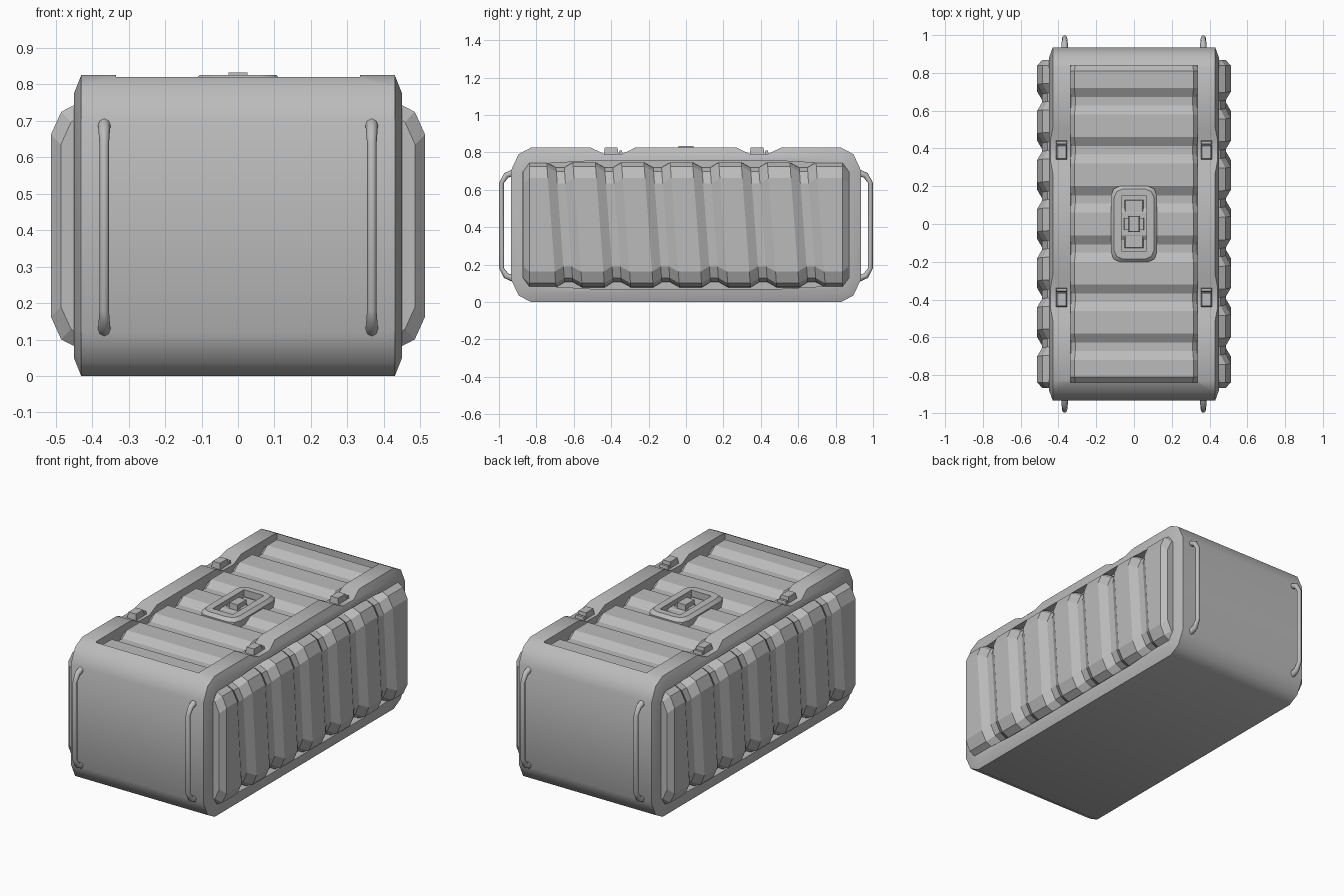
import bpy, bmesh, math
from mathutils import Vector

cube = bpy.data.objects.get("Cube")
if cube:
    bpy.data.objects.remove(cube, do_unlink=True)

grey = bpy.data.materials.new("case_grey")
grey.use_nodes = True
colour = (0.5, 0.5, 0.5, 1)
grey.diffuse_color = colour
grey.node_tree.nodes["Principled BSDF"].inputs["Base Color"].default_value = colour


def finish(name, bm, angle=30):
    bmesh.ops.recalc_face_normals(bm, faces=bm.faces)
    mesh = bpy.data.meshes.new(name)
    bm.to_mesh(mesh)
    bm.free()
    mesh.materials.append(grey)
    mesh.shade_smooth()
    mesh.set_sharp_from_angle(angle=math.radians(angle))
    obj = bpy.data.objects.new(name, mesh)
    bpy.context.collection.objects.link(obj)
    return obj


def loft(name, rings, angle=30):
    """Skin a row of equal point rings and cap both ends."""
    bm = bmesh.new()
    loops = [[bm.verts.new(p) for p in ring] for ring in rings]
    n = len(loops[0])
    for a, b in zip(loops, loops[1:]):
        for i in range(n):
            j = (i + 1) % n
            bm.faces.new((a[i], a[j], b[j], b[i]))
    bm.faces.new(loops[0])
    bm.faces.new(loops[-1])
    return finish(name, bm, angle)


def prism_x(name, outline, x0, x1):
    return loft(name, [[(x, y, z) for y, z in outline] for x in (x0, x1)])


def box(name, x, y, z, taper=0.0):
    """Box from three (min, max) ranges, its top narrowed by taper."""
    rings = []
    for h, t in ((z[0], 0), (z[1], taper)):
        rings.append([(x[0] + t, y[0] + t, h), (x[1] - t, y[0] + t, h),
                      (x[1] - t, y[1] - t, h), (x[0] + t, y[1] - t, h)])
    return loft(name, rings)


def cut(obj, cutters, angle=30):
    for c in cutters:
        c.hide_render = True
        mod = obj.modifiers.new("cut", 'BOOLEAN')
        mod.operation = 'DIFFERENCE'
        mod.solver = 'EXACT'
        mod.object = c
    deps = bpy.context.evaluated_depsgraph_get()
    mesh = bpy.data.meshes.new_from_object(obj.evaluated_get(deps))
    obj.modifiers.clear()
    obj.data = mesh
    mesh.shade_smooth()
    mesh.set_sharp_from_angle(angle=math.radians(angle))
    for c in cutters:
        bpy.data.objects.remove(c, do_unlink=True)


def four_way(quarter, mid):
    """Mirror a corner outline (y, z) into a closed loop around height mid."""
    q = [(y, z - mid) for y, z in quarter]
    r = q[::-1]
    loop = q + [(y, -z) for y, z in r] + [(-y, -z) for y, z in q] + [(-y, z) for y, z in r]
    return [(y, z + mid) for y, z in loop]


MID = 0.4125
PITCH = 0.26

# Main shell: rounded outline, chamfered toward both sides
outer = four_way([(0.83, 0), (0.895, 0.035), (0.935, 0.12)], MID)
inner = four_way([(0.815, 0.05), (0.85, 0.075), (0.88, 0.14)], MID)
sections = [(-0.45, inner), (-0.43, outer), (0.43, outer), (0.45, inner)]
shell = loft("case_shell", [[(x, y, z) for y, z in o] for x, o in sections], 40)

# Recesses for the panels and the dips in the top rails
opening = four_way([(0.5, 0.07), (0.84, 0.09), (0.872, 0.13)], MID)
cutters = [box("top_cutter", (-0.335, 0.335), (-0.838, 0.838), (0.74, 0.95))]
for s in (-1, 1):
    cutters.append(prism_x("side_cutter", opening, s * 0.405, s * 0.6))
    dip = [(s * 0.39 + dy, z) for dy, z in
           ((-0.15, 0.85), (-0.12, 0.826), (-0.05, 0.792), (0.05, 0.792), (0.12, 0.826), (0.15, 0.85))]
    cutters.append(prism_x("dip_cutter", dip, -0.6, 0.6))
cut(shell, cutters, 40)


def ribbed_panel(name, half, place, end, skew, drop):
    """Corrugated panel: half is the cross-section (v, h) from base to crest."""
    stations = [(-end, 1)]
    for k in range(-3, 4):
        c = k * PITCH
        stations += [(c - 0.06, 0), (c + 0.06, 0)]
        if k < 3:
            stations += [(c + 0.108, 1), (c + 0.152, 1)]
    stations[1] = (0.03 - end, 0)
    stations[-1] = (end - 0.03, 0)
    stations.append((end, 1))
    width = half[0][0]
    rings = []
    for y, low in stations:
        section = []
        for i, (v, h) in enumerate(half):
            section.append((v - drop[0] * low, h - (drop[1] * low if i else 0)))
        section += [(-v, h) for v, h in section[::-1]]
        lean = skew if abs(y) < 0.8 else 0
        rings.append([place(y - lean * v / width, v, h) for v, h in section])
    return loft(name, rings, 18)


# Ribbed side panels, leaning the same way when each is faced
side_half = [(0.335, 0.395), (0.333, 0.445), (0.312, 0.485), (0.25, 0.513)]
for name, s in (("left_ribbed_panel", 1), ("right_ribbed_panel", -1)):
    ribbed_panel(name, side_half, lambda y, v, h, s=s: (s * h, s * y, MID + v),
                 0.868, 0.025, (0.028, 0.027))

# Ribbed lid panel
lid_half = [(0.338, 0.73), (0.338, 0.775), (0.315, 0.8)]
ribbed_panel("lid_ribbed_panel", lid_half, lambda y, v, h: (v, y, h), 0.84, 0, (0.004, 0.03))


# Centre latch: chamfered surround with a sunk grip
def plate_ring(hx, hy, c, z):
    pts = [(hx, hy - c), (hx - c * 0.3, hy - c * 0.3), (hx - c, hy)]
    loop = pts + [(-x, y) for x, y in pts[::-1]]
    loop += [(-x, -y) for x, y in loop]
    return [(x, y, z) for x, y in loop]


surround = loft("latch_surround", [plate_ring(0.122, 0.202, 0.05, 0.75),
                                   plate_ring(0.122, 0.202, 0.05, 0.808),
                                   plate_ring(0.105, 0.185, 0.045, 0.826)])
cut(surround, [box("latch_cutter", (-0.065, 0.065), (-0.142, 0.148), (0.785, 0.9))])
box("latch_grip", (-0.03, 0.03), (-0.045, 0.045), (0.78, 0.833), 0.004)
box("latch_crossbar", (-0.055, 0.055), (-0.035, 0.035), (0.78, 0.808), 0.004)
for s in (-1, 1):
    y = sorted((s * 0.055, s * 0.13))
    box("latch_pad", (-0.052, 0.052), y, (0.78, 0.797), 0.006)

# Small clips seated in the rail dips
for sx in (-1, 1):
    for sy in (-1, 1):
        x, y = sx * 0.383, sy * 0.39
        box("rail_clip", (x - 0.03, x + 0.03), (y - 0.05, y + 0.03), (0.785, 0.826), 0.006)
        box("rail_clip_tab", (x - 0.03, x + 0.03), (y + 0.03, y + 0.052), (0.785, 0.81), 0.004)

# Upright grab bars on both ends
half_path = [(0.925, 0.282), (0.962, 0.268), (0.986, 0.228)]
path = half_path + [(y, -z) for y, z in half_path[::-1]]
radii = [0.018, 0.016, 0.013, 0.013, 0.016, 0.018]
for sy in (-1, 1):
    for sx in (-1, 1):
        rings = []
        for i, (y, z) in enumerate(path):
            a, b = path[max(i - 1, 0)], path[min(i + 1, len(path) - 1)]
            t = Vector((0, b[0] - a[0], b[1] - a[1])).normalized()
            side = Vector((1, 0, 0))
            up = t.cross(side)
            ring = []
            for k in range(8):
                ang = math.tau * k / 8
                p = Vector((0, y, z)) + radii[i] * (math.cos(ang) * side + math.sin(ang) * up)
                ring.append((sx * 0.367 + p.x, sy * p.y, MID - 0.004 + p.z))
            rings.append(ring)
        loft("grab_bar", rings, 50)
